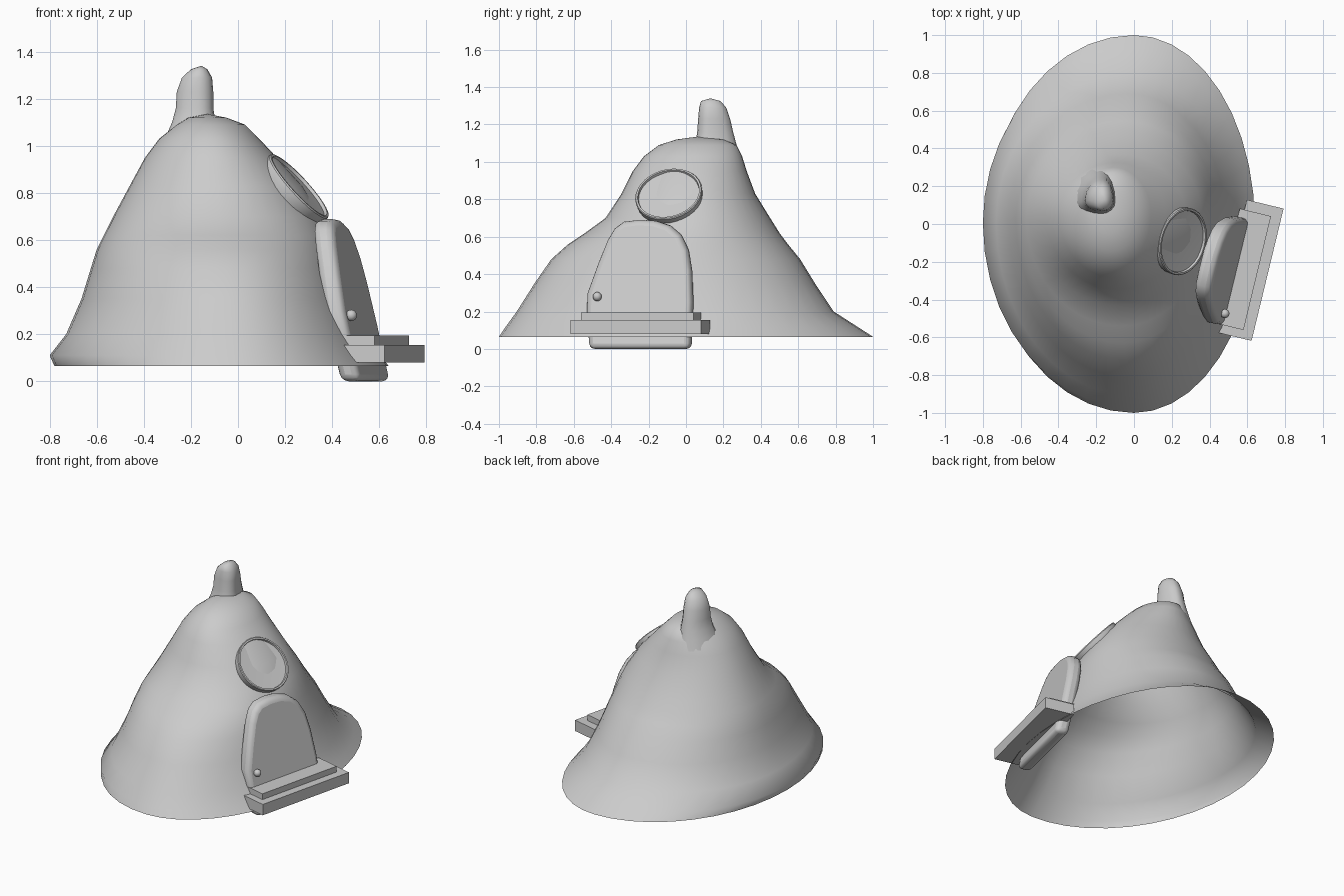
import bpy, bmesh, math
from mathutils import Vector

if "Cube" in bpy.data.objects:
    bpy.data.objects.remove(bpy.data.objects["Cube"])

ANGLE = math.radians(-13.6)              # entrance is turned slightly to the front
U = Vector((-math.sin(ANGLE), math.cos(ANGLE), 0))
N = Vector((math.cos(ANGLE), math.sin(ANGLE), 0))


def finish(bm, name, smooth=True, angle=40):
    bmesh.ops.recalc_face_normals(bm, faces=bm.faces)
    mesh = bpy.data.meshes.new(name)
    bm.to_mesh(mesh)
    bm.free()
    ob = bpy.data.objects.new(name, mesh)
    bpy.context.collection.objects.link(ob)
    bpy.ops.object.select_all(action='DESELECT')
    ob.select_set(True)
    bpy.context.view_layer.objects.active = ob
    if smooth:
        bpy.ops.object.shade_smooth_by_angle(angle=math.radians(angle))
    return ob


def loft(name, rings, tip, c0, c1, n=40):
    """Skin through uneven ovals: each ring is z, left, right, front, back."""
    bm = bmesh.new()
    loops = []
    for i, (z, xl, xr, yf, yb) in enumerate(rings):
        t = i / (len(rings) - 1)
        cx, cy = c0[0] + (c1[0] - c0[0]) * t, c0[1] + (c1[1] - c0[1]) * t
        loop = []
        for k in range(n):
            a = 2 * math.pi * k / n
            c, s = math.cos(a), math.sin(a)
            x = cx + c * ((xr - cx) if c > 0 else (cx - xl))
            y = cy + s * ((yb - cy) if s > 0 else (cy - yf))
            loop.append(bm.verts.new((x, y, z)))
        loops.append(loop)
    for a, b in zip(loops, loops[1:]):
        for k in range(n):
            j = (k + 1) % n
            bm.faces.new((a[k], a[j], b[j], b[k]))
    top = bm.verts.new(tip)
    for k in range(n):
        bm.faces.new((loops[-1][k], loops[-1][(k + 1) % n], top))
    return finish(bm, name, angle=70)


# hollow hill-shaped shell, open underneath
loft("hill_shell", [
    (.065, -.78, .64, -1.0, 1.0), (.11, -.80, .605, -.97, .93),
    (.20, -.73, .55, -.905, .79), (.35, -.665, .485, -.81, .69),
    (.48, -.625, .44, -.72, .61), (.56, -.60, .415, -.63, .545),
    (.62, -.57, .395, -.54, .50), (.70, -.53, .36, -.43, .45),
    (.83, -.46, .275, -.345, .37), (.95, -.395, .165, -.285, .325),
    (1.03, -.335, .09, -.225, .30), (1.09, -.26, .03, -.145, .27),
    (1.12, -.21, -.05, -.05, .20)],
    (-.13, .06, 1.135), (0, 0), (-.13, .06))

# chimney-like peak, its foot sunk into the shell
loft("peak", [
    (.98, -.33, -.06, -.01, .30), (1.05, -.302, -.085, .03, .28),
    (1.10, -.28, -.095, .05, .268), (1.16, -.264, -.105, .06, .252),
    (1.23, -.26, -.105, .065, .236), (1.29, -.238, -.11, .07, .215),
    (1.325, -.20, -.13, .08, .185)],
    (-.155, .13, 1.34), (-.17, .11), (-.165, .13), 16)

# round window: a turned profile with a slim lip and nearly flush pane
bm = bmesh.new()
profile = [(.0, -.014), (.165, -.008), (.168, .006),
           (.178, .006), (.182, .0), (.18, -.03), (.165, -.08)]
vs = [bm.verts.new((r, 0, z)) for r, z in profile]
edges = [bm.edges.new(p) for p in zip(vs, vs[1:])]
bmesh.ops.spin(bm, geom=vs + edges, cent=(0, 0, 0), axis=(0, 0, 1),
               angle=2 * math.pi, steps=32)
bmesh.ops.remove_doubles(bm, verts=bm.verts, dist=.0005)
window = finish(bm, "round_window", angle=35)
window.location = (.258, -.093, .827)
window.rotation_euler = Vector((.72, -.19, .66)).to_track_quat('Z', 'Y').to_euler()

# rounded, leaning door slab
outline = [(-.275, 0), (-.29, .2), (-.285, .3), (-.225, .46), (-.175, .58),
           (-.135, .645), (-.085, .68), (0, .69), (.085, .685), (.165, .66),
           (.225, .61), (.265, .53), (.283, .42), (.29, .25), (.28, 0)]
bm = bmesh.new()
sides = []
for d in (-.045, .045):
    row = []
    for u, z in outline:
        base = Vector((.541 - .23 * z, -.245, z))
        row.append(bm.verts.new(base + U * u + N * d))
    bm.faces.new(row)
    sides.append(row)
for k in range(len(outline)):
    j = (k + 1) % len(outline)
    bm.faces.new((sides[0][k], sides[0][j], sides[1][j], sides[1][k]))
door = finish(bm, "door", angle=50)
bev = door.modifiers.new("rounding", 'BEVEL')
bev.width = .03
bev.segments = 3
bev.limit_method = 'ANGLE'
bev.angle_limit = math.radians(45)

# door handle
bm = bmesh.new()
bmesh.ops.create_uvsphere(bm, u_segments=16, v_segments=10, radius=.024)
handle = finish(bm, "door_handle", angle=60)
handle.location = Vector((.477, -.245, .28)) + U * -.222 + N * .058

# two doorsteps
for name, cx, cy, depth, length, z0, z1 in (
        ("lower_step", .61, -.245, .20, .72, .08, .155),
        ("upper_step", .57, -.24, .17, .62, .155, .195)):
    bm = bmesh.new()
    bmesh.ops.create_cube(bm, size=1)
    bmesh.ops.scale(bm, vec=(depth, length, z1 - z0), verts=bm.verts)
    step = finish(bm, name, smooth=False)
    step.location = (cx, cy, (z0 + z1) / 2)
    step.rotation_euler.z = ANGLE
